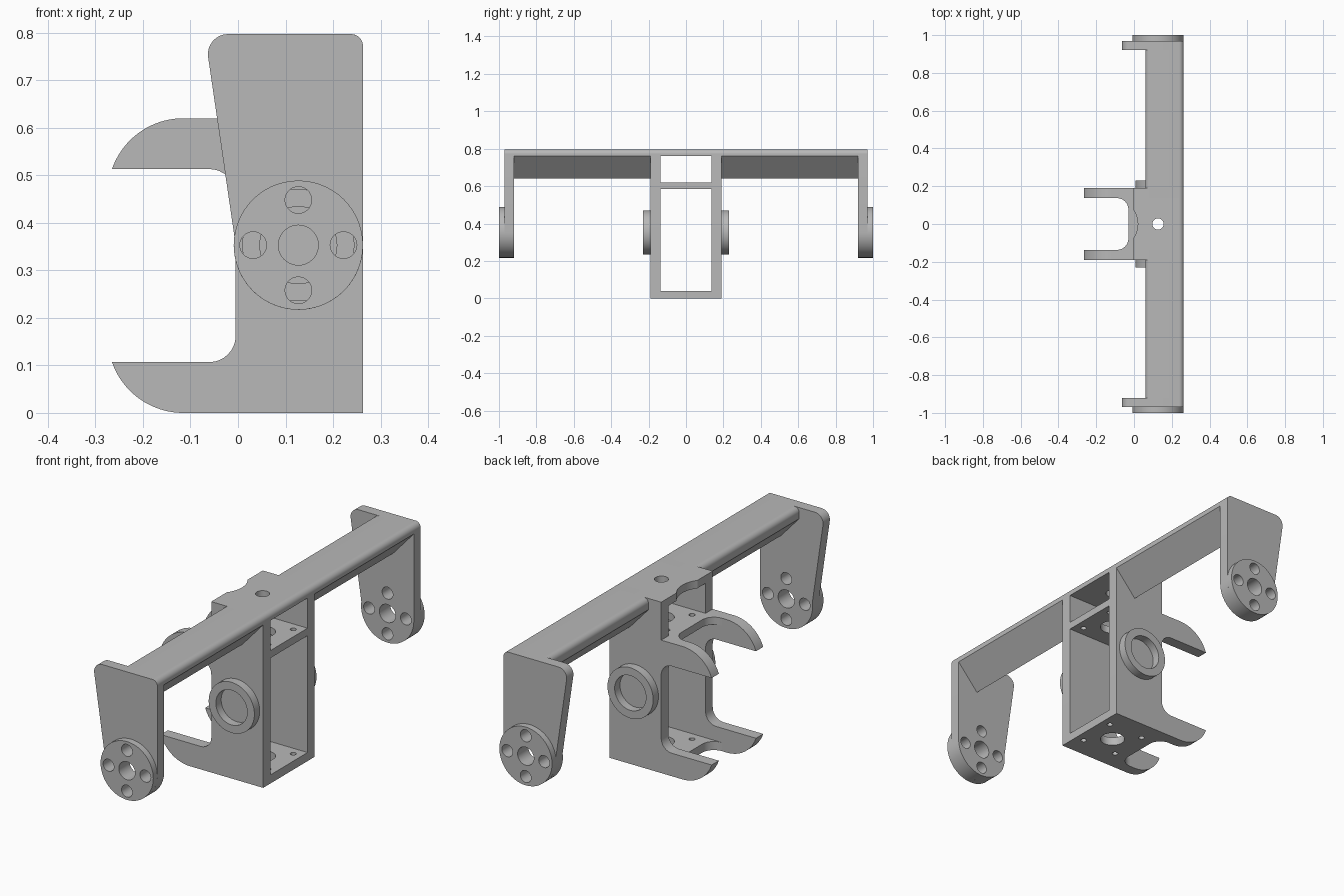
import bpy, bmesh
from math import cos, sin, radians, pi
from mathutils import Vector

cube = bpy.data.objects.get("Cube")
if cube:
    bpy.data.objects.remove(cube, do_unlink=True)

grey = bpy.data.materials.new("plain grey")
grey.use_nodes = True
colour = (0.48, 0.48, 0.48, 1)
grey.diffuse_color = colour
grey.node_tree.nodes["Principled BSDF"].inputs["Base Color"].default_value = colour


def arc(cx, cy, r, a0, a1, n=24):
    steps = [radians(a0 + (a1 - a0) * i / n) for i in range(n + 1)]
    return [(cx + r * cos(a), cy + r * sin(a)) for a in steps]


def circle(cx, cy, r, n=40):
    return arc(cx, cy, r, 0, 360, n)[:-1]


def rounded(points, n=10):
    """Round each corner given as (x, y, radius); plain (x, y) stays sharp."""
    out = []
    for i, p in enumerate(points):
        if len(p) == 2:
            out.append(p)
            continue
        c = Vector(p[:2])
        u = (Vector(points[i - 1][:2]) - c).normalized()
        v = (Vector(points[(i + 1) % len(points)][:2]) - c).normalized()
        half = u.angle(v) / 2
        mid = c + (u + v).normalized() * (p[2] / sin(half))
        a = c + u * (mid - c).dot(u) - mid
        b = c + v * (mid - c).dot(v) - mid
        for k in range(n + 1):
            d = a.lerp(b, k / n).normalized() * p[2]
            out.append(tuple(mid + d))
    return out


def prism(name, loops, lo, hi, axis):
    """Extrude an outline with holes along y (outline in xz) or z (outline in xy)."""
    curve = bpy.data.curves.new(name, "CURVE")
    curve.dimensions = "2D"
    curve.fill_mode = "BOTH"
    curve.extrude = (hi - lo) / 2
    for loop in loops:
        spline = curve.splines.new("POLY")
        spline.points.add(len(loop) - 1)
        for point, (a, b) in zip(spline.points, loop):
            point.co = (a, b, 0, 1)
        spline.use_cyclic_u = True
    ob = bpy.data.objects.new(name, curve)
    bpy.context.collection.objects.link(ob)
    if axis == "y":
        ob.rotation_euler.x = pi / 2
        ob.location.y = (lo + hi) / 2
    else:
        ob.location.z = (lo + hi) / 2
    bpy.ops.object.select_all(action="DESELECT")
    ob.select_set(True)
    bpy.context.view_layer.objects.active = ob
    bpy.ops.object.convert(target="MESH")
    ob = bpy.context.object
    bm = bmesh.new()
    bm.from_mesh(ob.data)
    bmesh.ops.remove_doubles(bm, verts=bm.verts, dist=0.0001)
    bmesh.ops.recalc_face_normals(bm, faces=bm.faces)
    bm.to_mesh(ob.data)
    bm.free()
    ob.data.materials.clear()
    ob.data.materials.append(grey)
    bpy.ops.object.shade_smooth_by_angle(angle=radians(30))
    return ob


def both_sides(name, loops, lo, hi):
    prism("left_" + name, loops, lo, hi, "y")
    prism("right_" + name, loops, -hi, -lo, "y")


AX, AZ = 0.127, 0.353          # pivot axis
BACK, TOP = 0.263, 0.797       # straight edge and top of the bracket
INNER, OUTER = 0.137, 0.19     # side wall faces

# End plates with pivot discs
disc_holes = [circle(AX, AZ, 0.042)]
for dx, dz in ((1, 0), (-1, 0), (0, 1), (0, -1)):
    disc_holes.append(circle(AX + 0.095 * dx, AZ + 0.095 * dz, 0.028, 28))
plate = arc(AX, AZ, 0.136, 0, -188, 40) + rounded(
    [(-0.007, 0.372), (-0.07, TOP, 0.042), (BACK, TOP, 0.025), (BACK, AZ)])[1:-1]
both_sides("end_plate", [plate] + disc_holes, 0.92, 0.97)
both_sides("pivot_disc", [circle(AX, AZ, 0.136, 56)] + disc_holes, 0.97, 1.0)

# Cross beam with a V-shaped underside
beam = rounded([(0.06, 0.745), (0.06, TOP, 0.025), (BACK, TOP, 0.025),
                (BACK, 0.76), (0.155, 0.64)])
both_sides("cross_beam", [beam], OUTER, 0.92)

# Side walls with hooked fork arms
low_arm = arc(-0.115, 0.159, 0.159, 270, 199)
high_arm = [(x, 0.62 - z) for x, z in reversed(low_arm)]
waist = rounded([low_arm[-1], (-0.005, 0.107, 0.055),
                 (-0.005, 0.513, 0.055), high_arm[0]])[1:-1]
wall = [(BACK, 0)] + low_arm + waist + high_arm + [(-0.005, 0.62), (-0.005, TOP)]
wall += rounded([(-0.005, TOP), (BACK, TOP, 0.025), (BACK, 0)])[1:-1]
both_sides("side_wall", [wall], INNER, OUTER)

# Bearing rings on the walls
both_sides("bearing_ring", [circle(AX, AZ, 0.118, 56), circle(AX, AZ, 0.081, 48)],
           OUTER, 0.229)

# Floor and shelf with a motor hole pattern and a rounded fork throat
throat = arc(-0.09, INNER - 0.06, 0.06, 90, 0, 12)
slab = [(BACK, -INNER), (BACK, INNER)] + throat
slab += [(x, -y) for x, y in reversed(throat)]
slab_holes = [circle(AX, 0, 0.055)]
for sx in (-1, 1):
    for sy in (-1, 1):
        slab_holes.append(circle(AX + 0.093 * sx, 0.093 * sy, 0.013, 20))
prism("floor", [slab] + slab_holes, 0, 0.04, "z")
prism("shelf", [slab] + slab_holes, 0.585, 0.62, "z")

# Top slab with a curved notch, and its rounded rim
notch = arc(-0.11, 0, 0.13, 36, -36)
cap = [(-0.005, -INNER), (0.238, -INNER), (0.238, INNER), (-0.005, INNER)] + notch
prism("top_slab", [cap, circle(AX, 0, 0.03)], 0.76, TOP, "z")
rim = [(0.238, 0.76), (BACK, 0.76)] + arc(0.238, TOP - 0.025, 0.025, 0, 90, 10)
prism("top_rim", [rim], -INNER, INNER, "y")
